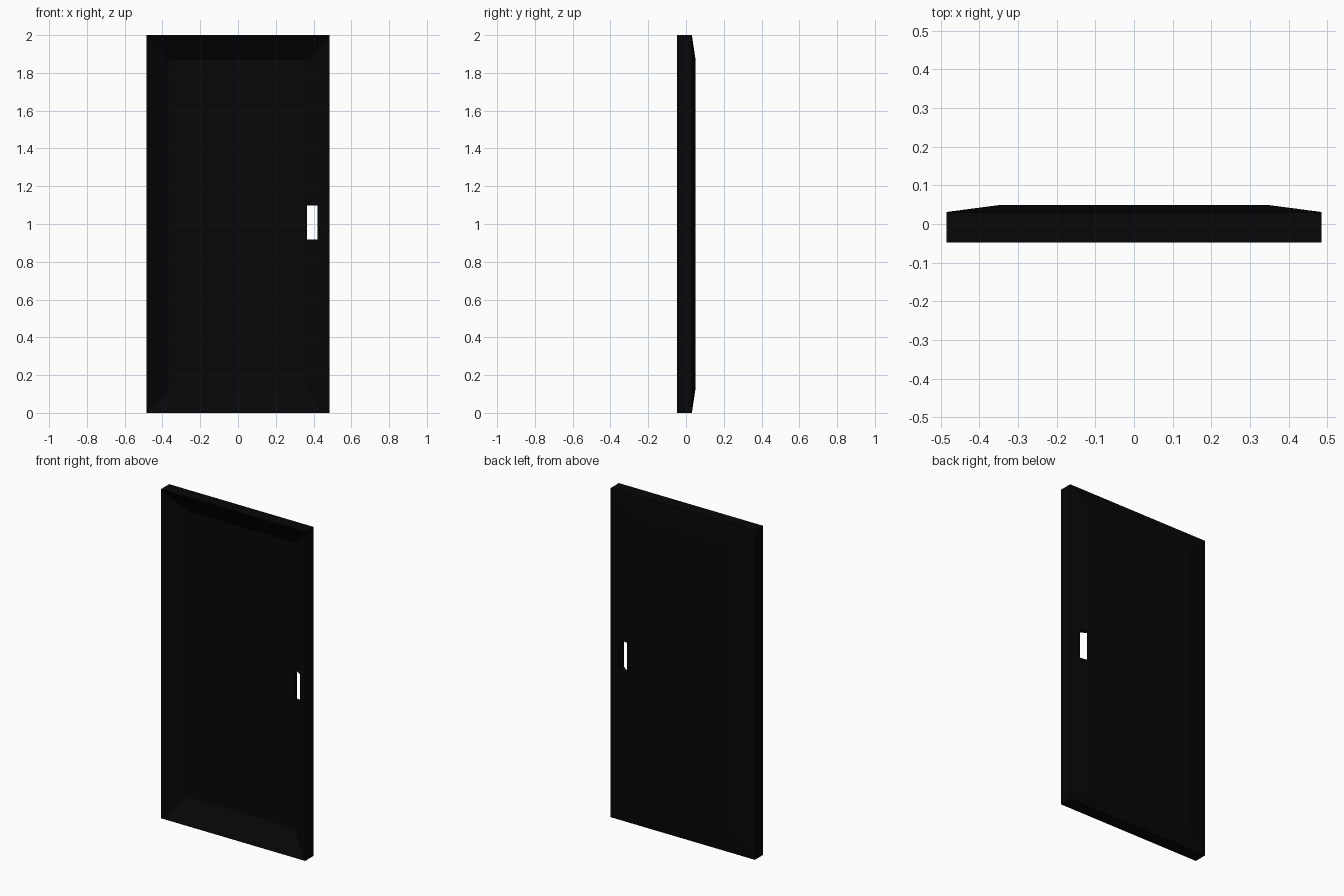
import bpy
import bmesh

if "Cube" in bpy.data.objects:
    bpy.data.objects.remove(bpy.data.objects["Cube"])

black = bpy.data.materials.new("matte_black")
black.diffuse_color = (0.002, 0.002, 0.002, 1)
black.use_nodes = True
black.node_tree.nodes["Principled BSDF"].inputs["Base Color"].default_value = black.diffuse_color


def make_object(name, bm):
    bmesh.ops.recalc_face_normals(bm, faces=bm.faces)
    mesh = bpy.data.meshes.new(name)
    bm.to_mesh(mesh)
    bm.free()
    mesh.materials.append(black)
    obj = bpy.data.objects.new(name, mesh)
    bpy.context.collection.objects.link(obj)
    return obj


# Door panel: rectangular rings from the deep front dish, round the rim, to the raised back
# (half width, bottom z, top z, y)
rings = [
    (0.366, 0.132, 1.868, 0.033),
    (0.485, 0.00, 2.00, -0.048),
    (0.485, 0.00, 2.00, 0.031),
    (0.348, 0.12, 1.88, 0.049),
]
bm = bmesh.new()
loops = []
for w, lo, hi, y in rings:
    loops.append([bm.verts.new((x, y, z))
                  for x, z in ((-w, lo), (w, lo), (w, hi), (-w, hi))])
for a, b in zip(loops, loops[1:]):
    for i in range(4):
        j = (i + 1) % 4
        bm.faces.new((a[i], a[j], b[j], b[i]))
bm.faces.new(loops[0])
bm.faces.new(loops[-1])
door = make_object("door_panel", bm)

# Hand slot cut right through the panel
bm = bmesh.new()
bmesh.ops.create_cube(bm, size=1)
bmesh.ops.scale(bm, vec=(0.058, 0.4, 0.18), verts=bm.verts)
bmesh.ops.translate(bm, vec=(0.393, 0, 1.008), verts=bm.verts)
cutter = make_object("slot_cutter", bm)
cutter.hide_render = True

cut = door.modifiers.new("hand_slot", 'BOOLEAN')
cut.operation = 'DIFFERENCE'
cut.solver = 'EXACT'
cut.object = cutter
bpy.context.view_layer.objects.active = door
door.select_set(True)
bpy.ops.object.modifier_apply(modifier=cut.name)
bpy.data.objects.remove(cutter)
